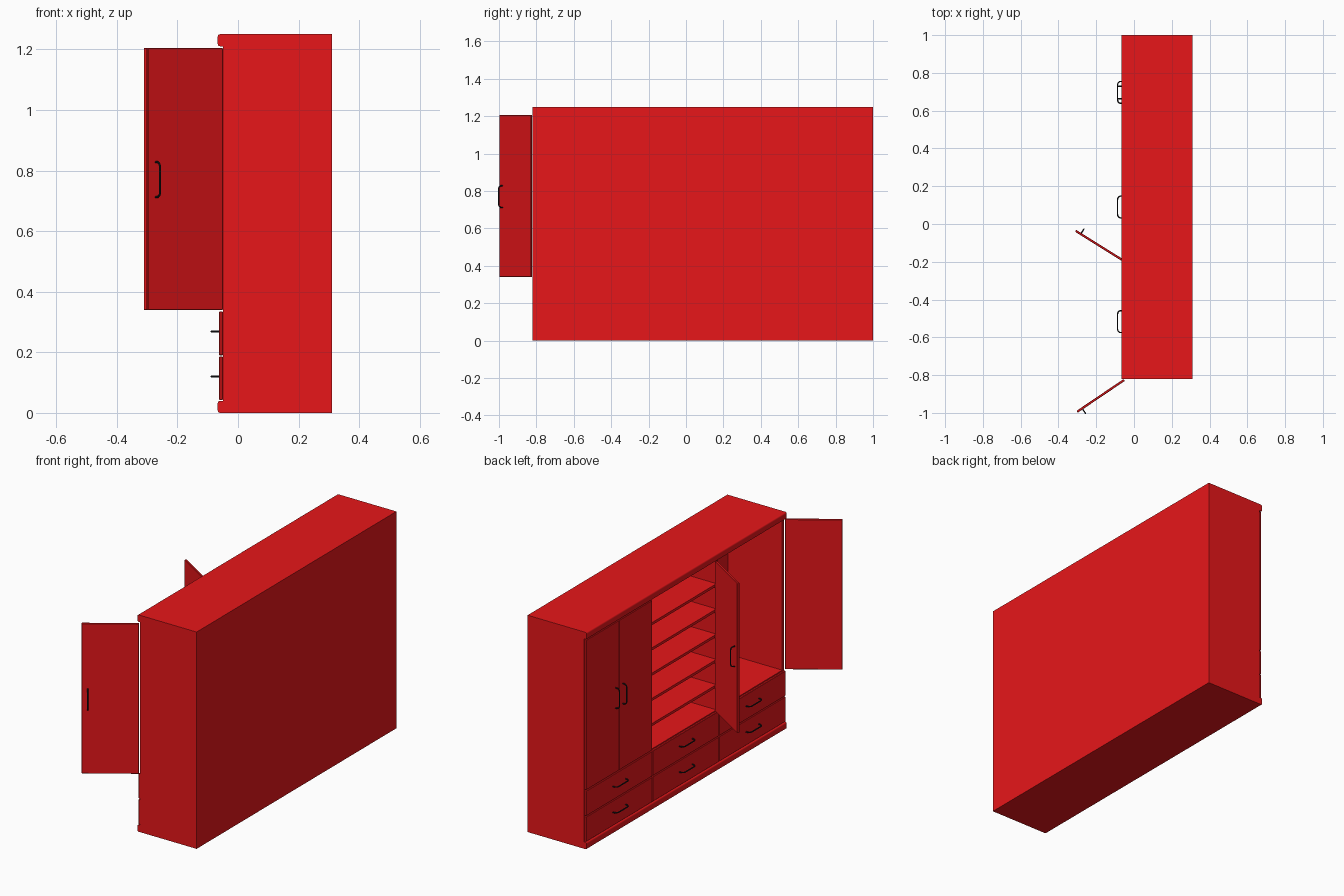
import bpy, math
from mathutils import Matrix, Vector

if "Cube" in bpy.data.objects:
    bpy.data.objects.remove(bpy.data.objects["Cube"])

def material(name, color):
    m = bpy.data.materials.new(name)
    m.diffuse_color = color
    m.use_nodes = True
    m.node_tree.nodes["Principled BSDF"].inputs["Base Color"].default_value = m.diffuse_color
    return m

RED = material("red_paint", (0.8, 0.008, 0.01, 1))
BLACK = material("black_metal", (0.01, 0.01, 0.012, 1))

def box(name, lo, hi, matrix=Matrix(), bevel=0.0, segments=1):
    lo, hi = Vector(lo), Vector(hi)
    bpy.ops.mesh.primitive_cube_add(size=1)
    o = bpy.context.object
    o.name = name
    size = hi - lo
    o.data.transform(matrix @ Matrix.Translation((lo + hi) / 2) @ Matrix.Diagonal((*size, 1)))
    o.data.materials.append(RED)
    if bevel:
        b = o.modifiers.new("bevel", 'BEVEL')
        b.width, b.segments = bevel, segments
    return o

def handle(name, matrix, vertical):
    # U-shaped bar with rounded corners, projecting toward local -x
    half, depth, r = 0.058, 0.025, 0.018
    side = [(0, half)]
    for i in range(6):
        a = math.radians(18 * i)
        side.append((-(depth - r) - r * math.sin(a), half - r + r * math.cos(a)))
    path = side + [(x, -t) for x, t in reversed(side)]
    cu = bpy.data.curves.new(name, 'CURVE')
    cu.dimensions = '3D'
    cu.bevel_depth, cu.bevel_resolution, cu.use_fill_caps = 0.0035, 2, True
    sp = cu.splines.new('POLY')
    sp.points.add(len(path) - 1)
    for p, (x, t) in zip(sp.points, path):
        p.co = (x, 0, t, 1) if vertical else (x, t, 0, 1)
    o = bpy.data.objects.new(name, cu)
    bpy.context.collection.objects.link(o)
    o.matrix_world = matrix
    o.data.materials.append(BLACK)
    bpy.ops.object.select_all(action='DESELECT')
    o.select_set(True)
    bpy.context.view_layer.objects.active = o
    bpy.ops.object.convert(target='MESH')
    bpy.ops.object.shade_smooth_by_angle()

# Main dimensions
Y0, Y1, XB, XF, H = -0.82, 1.0, 0.31, -0.05, 1.25
T, PANEL, DECK, SLAB = 0.015, 0.012, 0.34, 0.04
BAY = (Y1 - Y0) / 3

# Top and base slabs with a rounded front lip
def slab(name, z0):
    o = box(name, (-0.067, Y0, z0), (XB, Y1, z0 + SLAB))
    w = o.data.attributes.new("bevel_weight_edge", 'FLOAT', 'EDGE')
    for e in o.data.edges:
        a, c = (o.data.vertices[i].co for i in e.vertices)
        if a.x < 0 and c.x < 0 and abs(a.y - c.y) > 1:
            w.data[e.index].value = 1
    b = o.modifiers.new("round_lip", 'BEVEL')
    b.limit_method, b.width, b.segments = 'WEIGHT', 0.008, 4
    bpy.ops.object.shade_smooth_by_angle()

slab("base_slab", 0)
slab("top_slab", H - SLAB)

# Carcass: back, sides, partitions and deck above the drawers
box("back_panel", (XB - T, Y0, SLAB), (XB, Y1, H - SLAB))
for i in range(4):
    y = Y0 + i * BAY
    a = y if i == 0 else (y - T if i == 3 else y - T / 2)
    box("side_panel" if i in (0, 3) else "partition",
        (XF, a, SLAB), (XB - T, a + T, H - SLAB))
for i in range(3):
    box("deck", (XF, Y0 + i * BAY + T / 2, DECK - T), (XB - T, Y0 + (i + 1) * BAY - T / 2, DECK))

# Open shelves in the middle bay
for k in range(1, 6):
    z = DECK + k * 0.1455
    box("shelf", (XF, Y0 + BAY + T / 2, z - T), (XB - T, Y0 + 2 * BAY - T / 2, z))

# Drawer fronts with horizontal handles
for i in range(3):
    y = Y0 + i * BAY
    for z0, z1 in ((0.042, 0.186), (0.19, 0.335)):
        box("drawer_front", (XF - PANEL, y + 0.002, z0), (XF, y + BAY - 0.002, z1), bevel=0.002)
        handle("drawer_handle",
               Matrix.Translation((XF - PANEL, y + BAY / 2, (z0 + z1) / 2 + 0.006)), False)

# Doors: hinge position, direction toward the bay centre, opening angle
def door(name, hx, hy, direction, angle):
    m = Matrix.Translation((hx, hy, 0)) @ Matrix.Rotation(math.radians(angle), 4, 'Z')
    ys = sorted((0.002 * direction, 0.302 * direction))
    box(name, (-PANEL, ys[0], DECK), (0, ys[1], 1.205), m, bevel=0.002)
    handle(name + "_handle", m @ Matrix.Translation((-PANEL, 0.27 * direction, 0.77)), True)

door("closed_door_outer", XF, Y1, -1, 0)
door("closed_door_inner", XF, Y1 - BAY, 1, 0)
door("open_door_outer", -0.054, Y0, 1, 124)
door("open_door_inner", -0.056, Y0 + BAY + 0.012, -1, -122)
